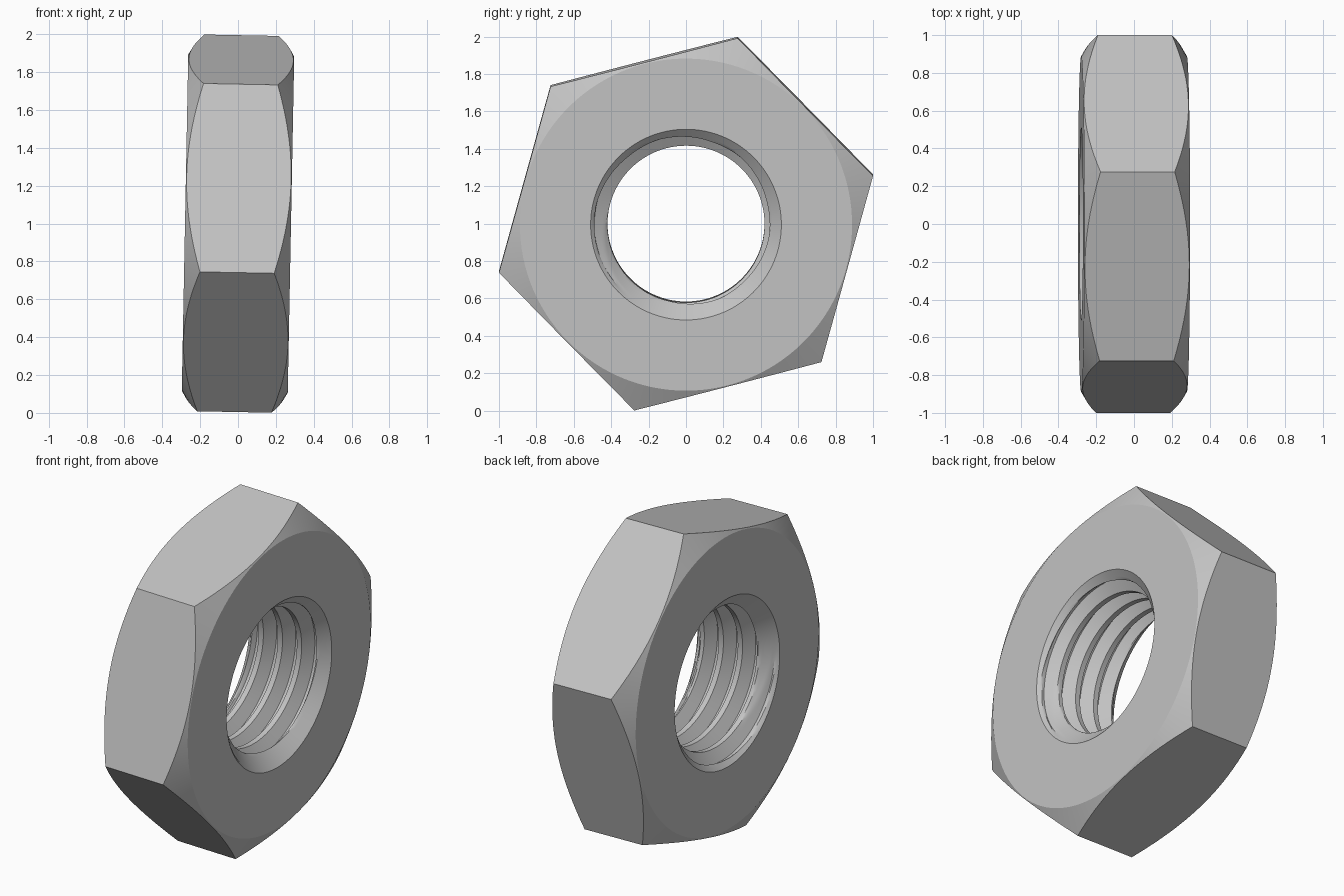
import bpy, bmesh
from math import cos, sin, tan, pi, radians, ceil
from mathutils import Matrix

cube = bpy.data.objects.get("Cube")
if cube:
    bpy.data.objects.remove(cube)

SEG = 120             # steps around the axis, a multiple of six
START = radians(14.5)  # angle of the first hexagon corner
HALF = 0.28           # half thickness
CORNER = 1.033        # hexagon corner radius
APOTHEM = CORNER * cos(pi / 6)
FACE_R = 0.888        # edge of the flat round face
MOUTH_R = 0.51        # countersink radius at the face
MINOR, MAJOR = 0.42, 0.49
PITCH, STEPS = 0.13, 16

steel = bpy.data.materials.new("steel grey")
steel.use_nodes = True
colour = (0.55, 0.55, 0.55, 1)
steel.diffuse_color = colour
steel.node_tree.nodes["Principled BSDF"].inputs["Base Color"].default_value = colour

bm = bmesh.new()


def vert(i, r, x):
    a = START + 2 * pi * i / SEG
    return bm.verts.new((x, r * cos(a), r * sin(a)))


def hex_radius(i):
    a = (2 * pi * i / SEG) % (pi / 3) - pi / 6
    return APOTHEM / cos(a)


def chamfer_x(i):
    return HALF - (hex_radius(i) - FACE_R) * tan(radians(30))


def thread_radius(j):
    # crest flat, flank, root flat, flank
    k = j % STEPS
    depth = min(max(k - 4, 0) / 5, 1, (STEPS - k) / 5)
    return MINOR + (MAJOR - MINOR) * depth


# Outside: flat faces, conical chamfers and six sides
rings = [
    [vert(i, MOUTH_R, -HALF) for i in range(SEG)],
    [vert(i, FACE_R, -HALF) for i in range(SEG)],
    [vert(i, hex_radius(i), -chamfer_x(i)) for i in range(SEG)],
    [vert(i, hex_radius(i), chamfer_x(i)) for i in range(SEG)],
    [vert(i, FACE_R, HALF) for i in range(SEG)],
    [vert(i, MOUTH_R, HALF) for i in range(SEG)],
]
for a, b in zip(rings, rings[1:]):
    for i in range(SEG):
        n = (i + 1) % SEG
        bm.faces.new((a[i], a[n], b[n], b[i]))

# Bore: helical thread widened by a countersink at each end
rows = STEPS * (ceil(2 * HALF / PITCH) + 1)
grid = []
for i in range(SEG):
    column = []
    for j in range(rows + 1):
        x = -HALF - PITCH + PITCH * (j / STEPS + i / SEG)
        x = max(-HALF, min(HALF, x))
        cone = MOUTH_R - (HALF - abs(x)) * 1.1
        column.append(vert(i, max(thread_radius(j), cone), x))
    grid.append(column)
for i in range(SEG):
    seam = i == SEG - 1
    here, after = grid[i], grid[(i + 1) % SEG]
    shift = STEPS if seam else 0
    for j in range(rows - shift):
        bm.faces.new((here[j], here[j + 1], after[j + 1 + shift], after[j + shift]))

bmesh.ops.remove_doubles(bm, verts=bm.verts, dist=0.0001)
bmesh.ops.recalc_face_normals(bm, faces=bm.faces)

# Slight lean, then stand on the ground
bm.transform(Matrix.Translation((0, 0, 1)) @ Matrix.Rotation(radians(1.1), 4, "Y"))
mesh = bpy.data.meshes.new("hex_nut")
bm.to_mesh(mesh)
bm.free()
mesh.materials.append(steel)
nut = bpy.data.objects.new("hex_nut", mesh)
bpy.context.collection.objects.link(nut)
bpy.ops.object.select_all(action="DESELECT")
nut.select_set(True)
bpy.context.view_layer.objects.active = nut
bpy.ops.object.shade_smooth_by_angle(angle=radians(25))
